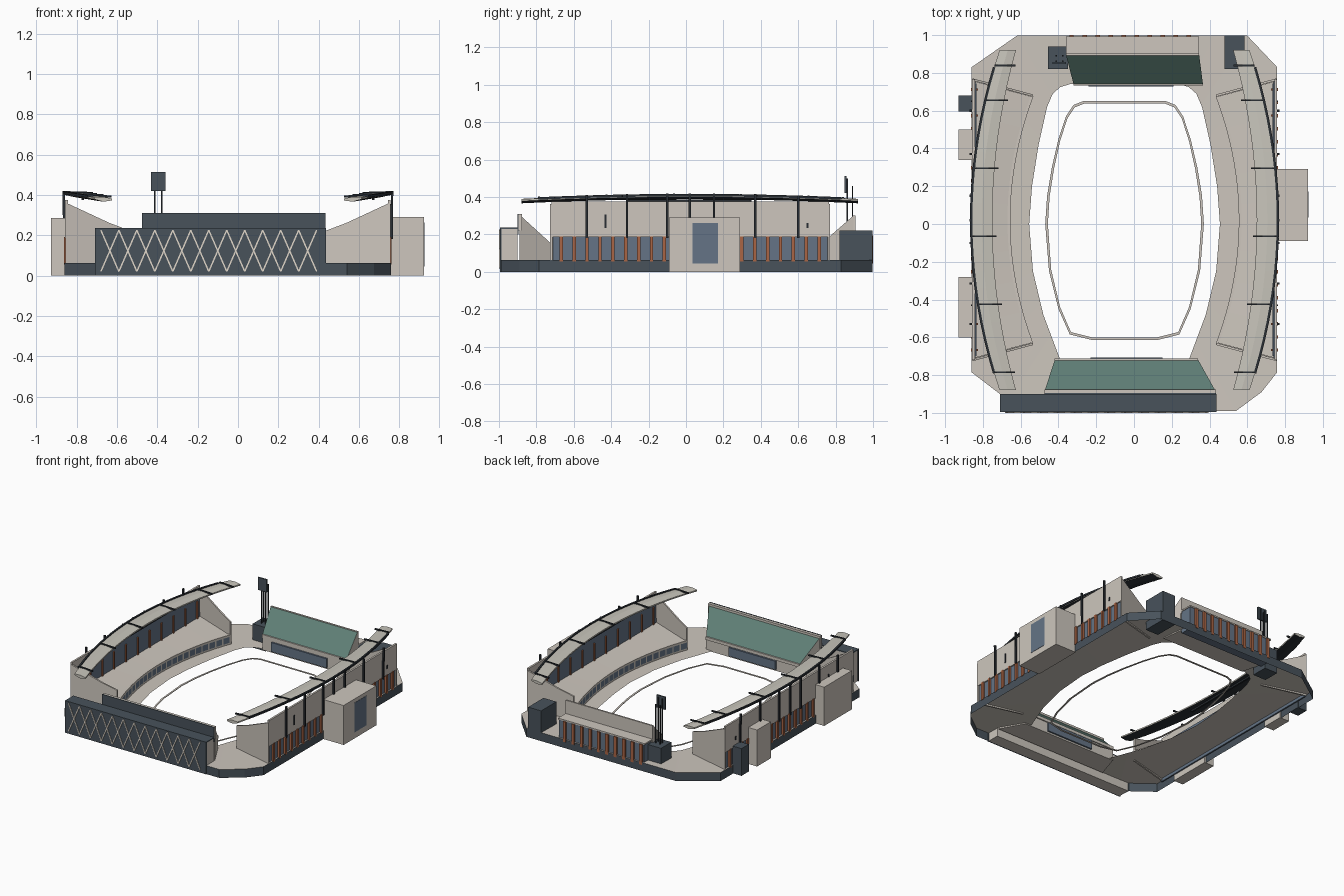
import bpy, bmesh
from math import sin, cos, atan2
from mathutils import Vector, geometry

if "Cube" in bpy.data.objects:
    bpy.data.objects.remove(bpy.data.objects["Cube"])


def material(name, *rgb):
    m = bpy.data.materials.new(name)
    m.use_nodes = True
    m.diffuse_color = (*rgb, 1)
    m.node_tree.nodes["Principled BSDF"].inputs["Base Color"].default_value = (*rgb, 1)
    return m


BEIGE = material("warm concrete", .61, .565, .51)
SLATE = material("dark slate", .065, .085, .105)
STEEL = material("black steel", .022, .027, .033)
BLUE = material("blue glass", .13, .175, .24)
ORANGE = material("rust orange", .4, .13, .06)
GREEN = material("seat green", .115, .21, .18)
CREAM = material("cream lattice", .75, .68, .59)
ROOF = material("roof grey", .58, .56, .5)

CX, CY = -.05, .02          # centre of the bowl
FLOOR = .062


def finish(name, bm, mats):
    bmesh.ops.recalc_face_normals(bm, faces=bm.faces)
    if any(e.is_boundary for e in bm.edges):
        if sum(f.normal.z * f.calc_area() for f in bm.faces) < 0:
            bmesh.ops.reverse_faces(bm, faces=bm.faces)
    me = bpy.data.meshes.new(name)
    bm.to_mesh(me)
    bm.free()
    for m in mats:
        me.materials.append(m)
    ob = bpy.data.objects.new(name, me)
    bpy.context.collection.objects.link(ob)
    return ob


def grid(name, rows, mats, rule=lambda i, k: 0, wrap=False, tube=False):
    """Skin rows of points; wrap joins last row to first, tube closes each row."""
    bm = bmesh.new()
    vs = [[bm.verts.new(p) for p in r] for r in rows]
    n, m = len(vs), len(vs[0])
    for i in range(n if wrap else n - 1):
        for k in range(m if tube else m - 1):
            a, b = vs[i], vs[(i + 1) % n]
            f = bm.faces.new((a[k], a[(k + 1) % m], b[(k + 1) % m], b[k]))
            f.material_index = rule(i, k)
    if tube and not wrap:
        bm.faces.new(vs[0])
        bm.faces.new(vs[-1])
    return finish(name, bm, mats)


def boxes(name, spans, mat):
    bm = bmesh.new()
    for x0, x1, y0, y1, z0, z1 in spans:
        for v in bmesh.ops.create_cube(bm, size=1)["verts"]:
            v.co = ((x0 + x1) / 2 + v.co.x * (x1 - x0), (y0 + y1) / 2 + v.co.y * (y1 - y0),
                    (z0 + z1) / 2 + v.co.z * (z1 - z0))
    return finish(name, bm, [mat])


def bars(name, pairs, w, mat):
    bm = bmesh.new()
    for p, q in pairs:
        p, q = Vector(p), Vector(q)
        rot = (q - p).to_track_quat('Z', 'Y')
        for v in bmesh.ops.create_cube(bm, size=1)["verts"]:
            v.co = (p + q) / 2 + rot @ Vector((v.co.x * w, v.co.y * w, v.co.z * (q - p).length))
    return finish(name, bm, [mat])


def steps(a, b, n):
    return [a + (b - a) * i / n for i in range(n + 1)]


# Base: dark skirt, and level floor round the open pitch
def mirrored(half):
    return [Vector((CX + u, y)) for u, y in half] + [Vector((CX - u, y)) for u, y in reversed(half)]


def reach(poly, a):
    c = Vector((CX, CY))
    for t in (a, a + 1e-4):
        for p, q in zip(poly, poly[1:] + poly[:1]):
            hit = geometry.intersect_line_line_2d(c, c + 3 * Vector((cos(t), sin(t))), p, q)
            if hit:
                return hit
    return p


outer = [Vector(p) for p in ((.6, .997), (.758, .83), (.758, -.785), (.675, -.89), (.54, -.99),
                             (-.7, -.99), (-.71, -.9), (-.86, -.785), (-.86, .83), (-.62, .997))]
bowl = mirrored([(.29, .74), (.34, .725), (.38, .69), (.41, .62), (.455, .42), (.49, .2), (.505, 0),
                 (.485, -.25), (.43, -.48), (.34, -.72)])
angles = sorted(atan2(p.y - CY, p.x - CX) for p in outer + bowl)
rim = [(reach(outer, a), reach(bowl, a)) for a in angles]
grid("base_skirt", [[(*o, 0), (*o, FLOOR)] for o, i in rim], [SLATE], wrap=True)
grid("bowl_floor", [[(*o, FLOOR), (*i, FLOOR - .006)] for o, i in rim], [BEIGE], wrap=True)

# Thin kerb round the pitch
kerb = mirrored([(.22, .65), (.27, .63), (.31, .57), (.35, .45), (.385, .3), (.41, .15), (.42, 0),
                 (.4, -.25), (.35, -.45), (.29, -.585), (.17, -.615)])
mid = Vector((CX, CY))
kerb_rows = []
for p in kerb:
    q = p + (mid - p).normalized() * .014
    kerb_rows.append([(*p, .03), (*p, .034), (*q, .034), (*q, .03)])
grid("pitch_kerb", kerb_rows, [BEIGE], wrap=True, tube=True)


# Side stands, built once for each side
def side_stand(label, s):
    def X(u):
        return CX + s * u

    def sideboxes(name, spans, mat):
        boxes(f"{label}_{name}", [(*sorted((X(a), X(b))), *r) for a, b, *r in spans], mat)

    def front(y):
        return .605 - .285 * (y - CY) ** 2

    y0, y1 = -.63, .675
    ys = steps(y0, y1, 16)
    # glazed rail with mullions
    rail_y = [y + d for y in steps(y0, y1 - .055, 22) for d in (0, .046)] + [y1]
    grid(label + "_glazed_rail",
         [[(X(front(y) + a), y, z) for a, z in
           ((.015, .06), (0, .06), (0, .072), (0, .115), (0, .13), (.015, .13))] for y in rail_y],
         [BEIGE, BLUE], lambda i, k: int(k == 2 and i % 2 == 0))
    grid(label + "_upper_tier",
         [[(X(front(y) + .01), y, .125), (X(.79), y + (y - CY) * .12, .155)] for y in ys], [BEIGE])
    # sloping end walls, splayed outwards
    for end, ya, yb in (("front", -.72, -.635), ("back", .765, .68)):
        grid(f"{label}_{end}_end_wall",
             [[(X(u), y + d, z) for u, y, z in
               ((.805, ya, .05), (.805, ya, .362), (.59, (ya + 2 * yb) / 3, .262),
                (.485, yb, .222), (.485, yb, .05))] for d in (-.006, .006)],
             [BEIGE], tube=True)
    # outer wall: concrete above, glass and orange fins below
    sideboxes("upper_wall", [(.793, .807, -.72, .765, .185, .375)], BEIGE)
    sideboxes("lower_glass", [(.788, .798, -.72, .765, .04, .185)], BLUE)
    sideboxes("inner_glass", [(.784, .79, -.70, .745, .15, .325)], BLUE)
    fins = steps(-.667, .712, 20)
    sideboxes("orange_fins", [(.798, .812, y - .009, y + .009, .055, .19) for y in fins], ORANGE)
    sideboxes("inner_fins", [(.776, .784, y - .006, y + .006, .15, .28) for y in fins[::2]], ORANGE)
    sideboxes("wall_slots", [(.805, .812, -.435, -.425, .235, .305),
                             (.805, .812, .645, .655, .235, .26)], STEEL)

    # curved roof blade with a dark underside
    def edge(y):
        t = ((y - CY) / .9) ** 2
        return .812 - .15 * t, .7 - .125 * t, .41 - .022 * t

    roof_y = steps(CY - .9, CY + .9, 20)
    rows = []
    for y in roof_y:
        o, i, z = edge(y)
        c = (o + i) / 2
        rows.append([(X(o), y, z - .01), (X(o), y, z), (X(c), y, z + .002), (X(i), y, z - .006),
                     (X(i), y, z - .016), (X(c), y, z - .022)])
    grid(label + "_roof", rows, [ROOF, STEEL], lambda i, k: int(k > 3), tube=True)
    arc = [(X(edge(y)[0]), y, edge(y)[2]) for y in roof_y[1:-1]]
    bars(label + "_roof_edge_beam", list(zip(arc, arc[1:])), .013, STEEL)
    ribs = []
    for y in (-.785, -.425, -.065, .295, .655, .84):
        o, i, z = edge(y)
        ribs.append(((X(o), y, z + .004), (X(i - .02), y, z)))
    bars(label + "_roof_ribs", ribs, .01, STEEL)
    posts = [((X(.812), y, .18), (X(.814), y, edge(y)[2] + .008))
             for y in (-.53, -.315, -.1, .02, .15, .37, .6)]
    bars(label + "_roof_posts", posts, .012, STEEL)
    bars(label + "_under_roof_beam", [((X(.72), -.32, .38), (X(.72), .35, .38))], .012, STEEL)


side_stand("left", 1)
side_stand("right", -1)


# End stands: tapered wedge with a green seating slope
def wedge(name, back, front, yb, yf, zb, zf):
    rows = [[(x0, yb, .05), (x0, yb, zb), (x1, yf, zf), (x1, yf, .05)] for x0, x1 in zip(back, front)]
    grid(name, rows, [BEIGE, GREEN], lambda i, k: int(k == 1), tube=True)


wedge("front_stand_seating", (-.475, .435), (-.42, .34), -.89, -.72, .305, .15)
boxes("front_stand_lip", [(-.475, .435, -.896, -.876, .22, .308)], BEIGE)
boxes("front_stand_fascia", [(-.42, .34, -.728, -.712, .13, .152)], BEIGE)
boxes("front_stand_glass", [(-.23, .15, -.72, -.708, .062, .125)], BLUE)
boxes("front_stand_back", [(-.475, .435, -.902, -.896, .2, .31)], SLATE)
boxes("front_block", [(-.705, .434, -.988, -.9, 0, .23)], BEIGE)
boxes("front_block_cladding", [(-.71, .437, -.995, -.986, 0, .236),
                               (-.71, .437, -.988, -.9, .229, .236)], SLATE)
wedge("back_stand_seating", (-.36, .345), (-.32, .365), .895, .74, .30, .165)
boxes("back_stand_fascia", [(-.32, .365, .733, .745, .14, .167)], BEIGE)
boxes("back_stand_glass", [(-.24, .21, .728, .741, .062, .13)], BLUE)
boxes("back_stand_back", [(-.36, .345, .893, .905, .18, .302)], BEIGE)
boxes("back_block", [(-.35, .34, .9, .988, .03, .195)], BLUE)
boxes("back_block_roof", [(-.36, .345, .9, .993, .194, .204)], BEIGE)
boxes("back_fins", [(x - .011, x + .011, .98, 1, .045, .194) for x in steps(-.33, .29, 9)], ORANGE)

# Crossed lattice on the front block
xs = steps(-.68, .39, 12)
zs = (.02, .225)
bars("front_lattice",
     [((a, -.996, zs[(i + k) % 2]), (b, -.996, zs[(i + k + 1) % 2]))
      for k in (0, 1) for i, (a, b) in enumerate(zip(xs, xs[1:]))], .007, CREAM)

# Service blocks outside the bowl
boxes("left_entrance_block", [(.75, .922, -.09, .29, 0, .29)], BEIGE)
boxes("left_entrance_window", [(.92, .924, .035, .172, .045, .262)], BLUE)
boxes("right_large_block", [(-.928, -.85, -.6, -.28, 0, .285)], BEIGE)
boxes("right_small_block", [(-.928, -.85, .34, .5, 0, .268)], BEIGE)
boxes("right_dark_block", [(-.928, -.855, .595, .68, 0, .2)], SLATE)
boxes("back_left_block", [(.48, .585, .82, .997, 0, .222)], SLATE)

# Screen on its tower
boxes("screen_tower", [(-.455, -.35, .82, .94, 0, .175)], SLATE)
bars("screen_posts", [((x, y, .17), (x, y, z)) for x in (-.412, -.378)
                      for y, z in ((.862, .5), (.89, .46))], .007, STEEL)
boxes("screen_panel", [(-.432, -.36, .848, .858, .42, .513)], SLATE)
